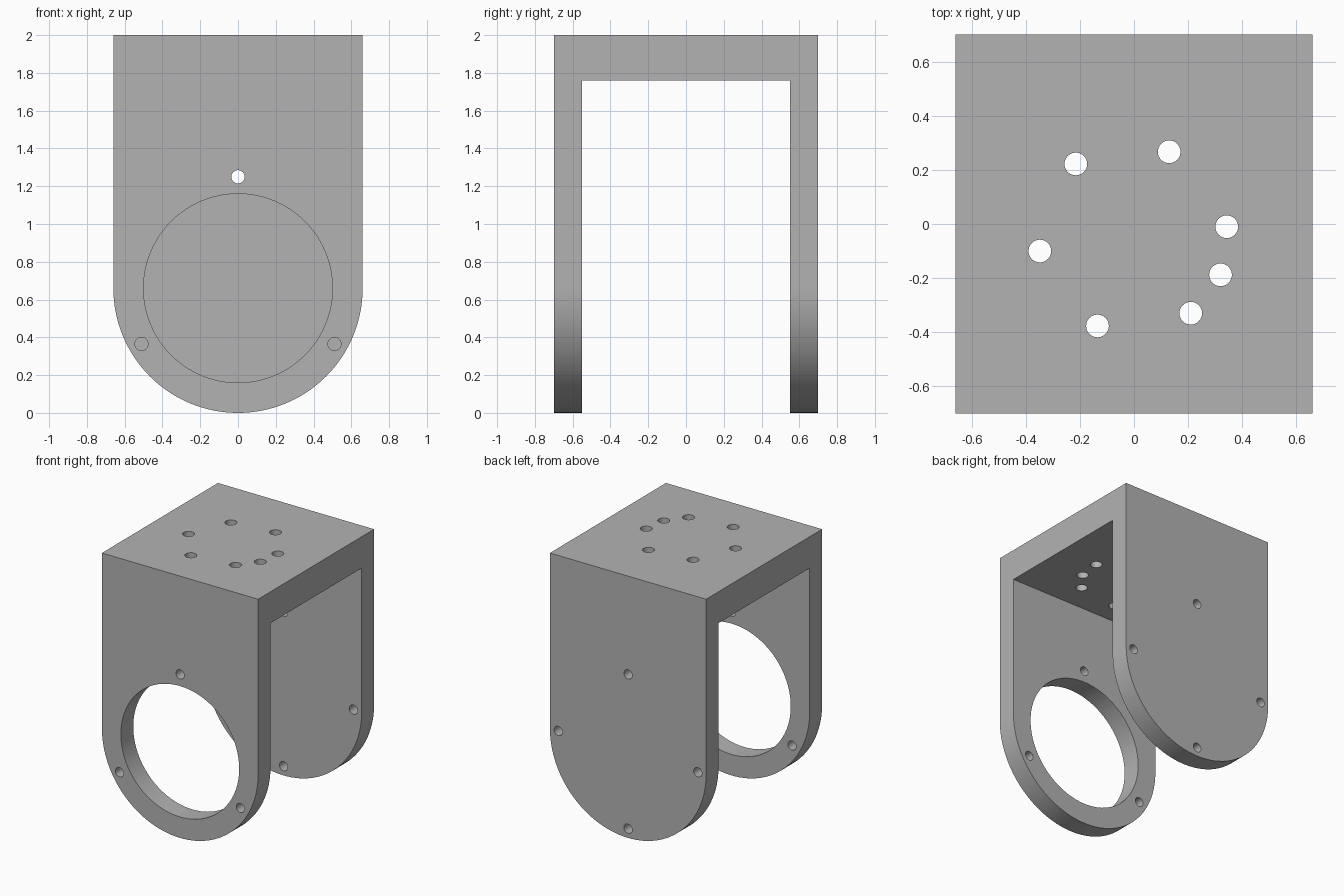
import bpy, bmesh
from math import sin, cos, pi, radians
from mathutils import Matrix, Vector

cube = bpy.data.objects.get("Cube")
if cube:
    bpy.data.objects.remove(cube, do_unlink=True)

HALF_X, HALF_Y, HEIGHT = 0.66, 0.70, 2.0
PIVOT_Z = HALF_X          # centre of the rounded ends
BOLT_RING = 0.59          # bolt circle radius on both cheeks

grey = bpy.data.materials.new("plain grey")
grey.use_nodes = True
grey.diffuse_color = (0.45, 0.45, 0.45, 1)
grey.node_tree.nodes["Principled BSDF"].inputs["Base Color"].default_value = grey.diffuse_color


def make_object(name, bm):
    bmesh.ops.recalc_face_normals(bm, faces=bm.faces)
    mesh = bpy.data.meshes.new(name)
    bm.to_mesh(mesh)
    bm.free()
    mesh.materials.append(grey)
    obj = bpy.data.objects.new(name, mesh)
    bpy.context.collection.objects.link(obj)
    return obj


def cylinder(center, radius, depth, axis, segments=32):
    bm = bmesh.new()
    turn = Matrix.Rotation(pi / 2, 4, "X") if axis == "Y" else Matrix()
    bmesh.ops.create_cone(bm, cap_ends=True, segments=segments, radius1=radius, radius2=radius,
                          depth=depth, matrix=Matrix.Translation(center) @ turn)
    return make_object("hole_cutter", bm)


# Solid block with a straight top and a half-round bottom
bm = bmesh.new()
outline = [(HALF_X, HEIGHT), (-HALF_X, HEIGHT)]
for i in range(65):
    a = pi + pi * i / 64
    outline.append((HALF_X * cos(a), PIVOT_Z + HALF_X * sin(a)))
face = bm.faces.new([bm.verts.new((x, -HALF_Y, z)) for x, z in outline])
side = bmesh.ops.extrude_face_region(bm, geom=[face])
bmesh.ops.translate(bm, vec=(0, 2 * HALF_Y, 0),
                    verts=[v for v in side["geom"] if isinstance(v, bmesh.types.BMVert)])
bracket = make_object("clevis_bracket", bm)

# Slot between the two cheeks
bm = bmesh.new()
bmesh.ops.create_cube(bm, size=1, matrix=Matrix.Translation((0, 0, 0.63))
                      @ Matrix.Diagonal((2, 1.10, 2.26, 1)))
cutters = [make_object("slot_cutter", bm)]

# Bearing opening and three bolt holes in the front cheek, four in the back one
cutters.append(cylinder((0, -HALF_Y, PIVOT_Z), 0.5, 0.6, "Y", 96))
for y, angles in ((-HALF_Y, (90, 210, 330)), (HALF_Y, (0, 90, 180, 270))):
    for deg in angles:
        a = radians(deg)
        spot = Vector((BOLT_RING * cos(a), y, PIVOT_Z + BOLT_RING * sin(a)))
        cutters.append(cylinder(spot, 0.035, 0.6, "Y"))

# Mounting holes through the top
for x, y in ((-0.215, 0.222), (0.13, 0.267), (0.343, -0.01), (0.32, -0.188),
             (0.21, -0.33), (-0.135, -0.377), (-0.348, -0.10)):
    cutters.append(cylinder((x, y, HEIGHT), 0.042, 0.8, "Z"))

# Cut everything, then bake the result
for cutter in cutters:
    cutter.hide_render = True
    mod = bracket.modifiers.new("cut", "BOOLEAN")
    mod.operation, mod.solver, mod.object = "DIFFERENCE", "EXACT", cutter
bpy.context.view_layer.update()
baked = bpy.data.meshes.new_from_object(bracket.evaluated_get(bpy.context.evaluated_depsgraph_get()))
bracket.modifiers.clear()
bracket.data = baked
for cutter in cutters:
    bpy.data.objects.remove(cutter, do_unlink=True)

bpy.ops.object.select_all(action="DESELECT")
bracket.select_set(True)
bpy.context.view_layer.objects.active = bracket
bpy.ops.object.shade_smooth_by_angle(angle=radians(30))
